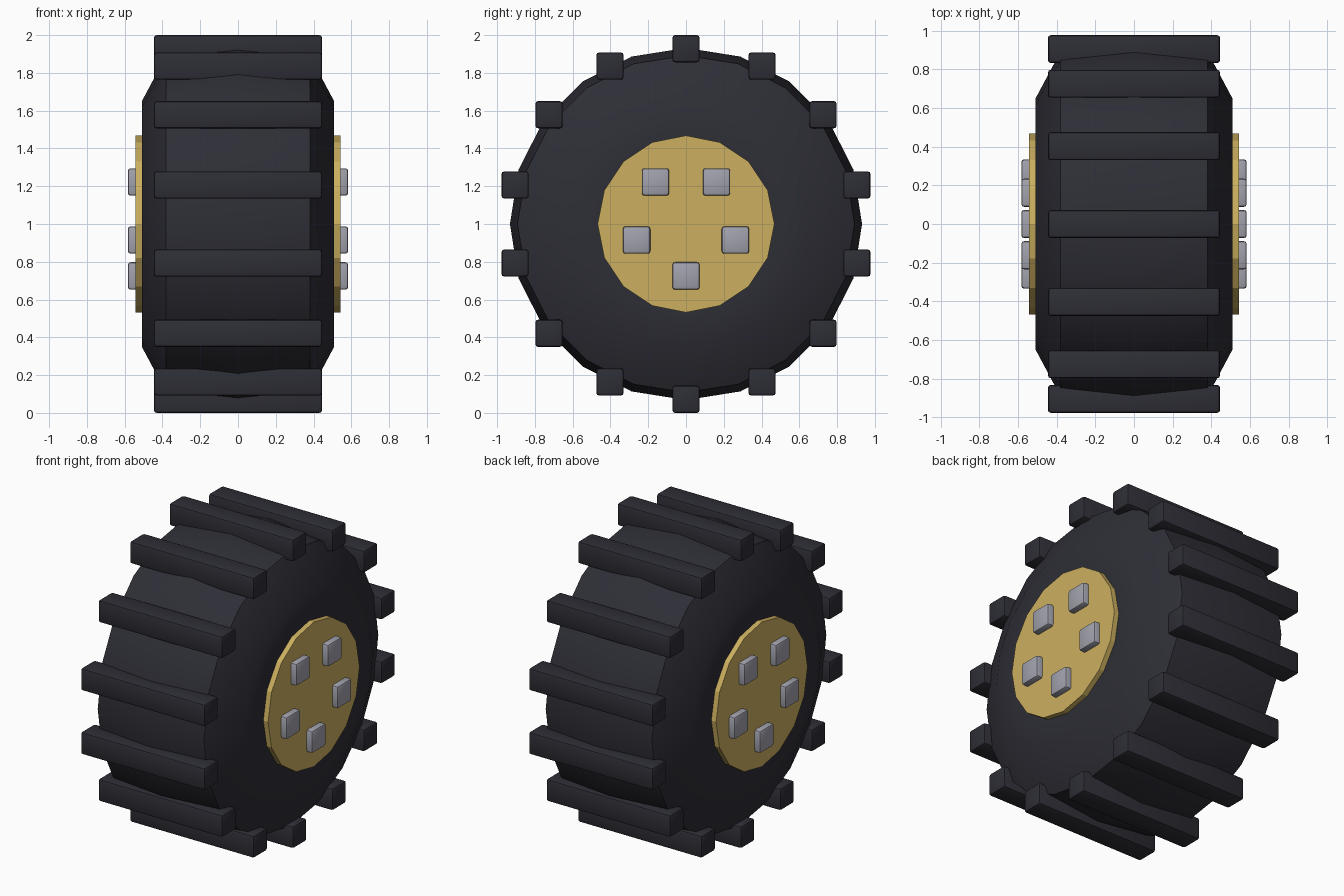
import bpy, bmesh, math
from mathutils import Matrix

if "Cube" in bpy.data.objects:
    bpy.data.objects.remove(bpy.data.objects["Cube"])

CZ = 1.0  # axle height


def material(name, rgb):
    m = bpy.data.materials.new(name)
    m.diffuse_color = (*rgb, 1)
    m.use_nodes = True
    m.node_tree.nodes["Principled BSDF"].inputs["Base Color"].default_value = m.diffuse_color
    return m


RUBBER = material("dark_rubber", (0.027, 0.027, 0.037))
GOLD = material("gold", (0.60, 0.43, 0.115))
STEEL = material("grey_steel", (0.36, 0.36, 0.42))


def finish(bm, name, mat, smooth=None):
    bmesh.ops.recalc_face_normals(bm, faces=bm.faces)
    me = bpy.data.meshes.new(name)
    bm.to_mesh(me)
    bm.free()
    me.materials.append(mat)
    ob = bpy.data.objects.new(name, me)
    bpy.context.collection.objects.link(ob)
    if smooth:
        bpy.ops.object.select_all(action='DESELECT')
        ob.select_set(True)
        bpy.context.view_layer.objects.active = ob
        bpy.ops.object.shade_smooth_by_angle(angle=math.radians(smooth))
    return ob


def lathe_x(name, profile, sides, mat, smooth=None):
    """Revolve (x, radius) points around the axle, with flat end caps."""
    bm = bmesh.new()
    rings = []
    for x, r in profile:
        rings.append([bm.verts.new((x, r * math.sin(2 * math.pi * i / sides),
                                    CZ + r * math.cos(2 * math.pi * i / sides)))
                      for i in range(sides)])
    for a, b in zip(rings, rings[1:]):
        for i in range(sides):
            j = (i + 1) % sides
            bm.faces.new((a[i], a[j], b[j], b[i]))
    bm.faces.new(rings[0])
    bm.faces.new(rings[-1])
    return finish(bm, name, mat, smooth)


def block(name, center, size, bevel, mat):
    """Axis-aligned box with slightly rounded edges."""
    bm = bmesh.new()
    bmesh.ops.create_cube(bm, size=1, matrix=Matrix.Translation(center)
                          @ Matrix.Diagonal((*size, 1)))
    bmesh.ops.bevel(bm, geom=bm.edges[:], offset=bevel, segments=2,
                    profile=0.5, affect='EDGES')
    return finish(bm, name, mat, 40)


# tyre: crowned tread, sloped shoulders, flat side walls
half = [(0.509, 0.468), (0.509, 0.65), (0.38, 0.892)]
profile = [(-x, r) for x, r in half] + [(0, 0.932)] + half[::-1]
lathe_x("tyre", profile, 20, RUBBER, 30)

# hub disc showing on both sides
lathe_x("hub", [(-0.543, 0.468), (0.543, 0.468)], 16, GOLD)

# tread lugs, all kept upright
for i in range(14):
    a = 2 * math.pi * i / 14
    block(f"tread_lug_{i + 1}",
          (0, 0.928 * math.sin(a), CZ + 0.928 * math.cos(a)),
          (0.89, 0.144, 0.144), 0.014, RUBBER)

# wheel bolts, five on each side
for side, label in ((1, "right"), (-1, "left")):
    for i in range(5):
        a = 2 * math.pi * i / 5
        block(f"bolt_{label}_{i + 1}",
              (side * 0.543, 0.275 * math.sin(a), CZ - 0.275 * math.cos(a)),
              (0.08, 0.145, 0.145), 0.014, STEEL)
